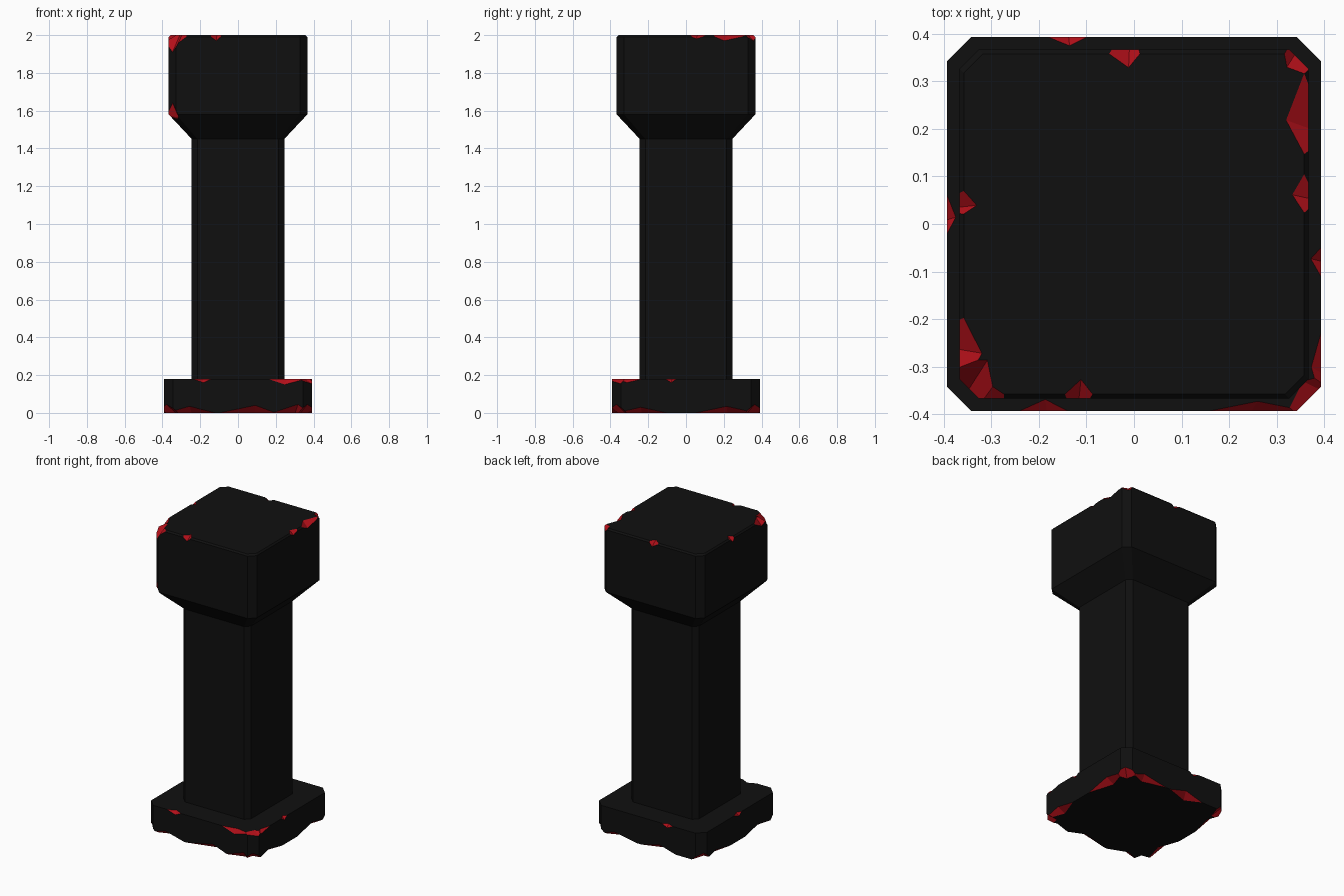
import bpy, bmesh, math, random
from mathutils import Vector

if "Cube" in bpy.data.objects:
    bpy.data.objects.remove(bpy.data.objects["Cube"])

random.seed(4)


def material(name, color):
    m = bpy.data.materials.new(name)
    m.diffuse_color = color
    m.use_nodes = True
    m.node_tree.nodes["Principled BSDF"].inputs["Base Color"].default_value = m.diffuse_color
    return m


BLACK = material("black_stone", (0.005, 0.005, 0.005, 1))
RED = material("red_core", (0.45, 0.005, 0.01, 1))


def make_object(name, bm):
    bmesh.ops.recalc_face_normals(bm, faces=bm.faces)
    me = bpy.data.meshes.new(name)
    bm.to_mesh(me)
    bm.free()
    me.materials.append(BLACK)
    me.materials.append(RED)
    ob = bpy.data.objects.new(name, me)
    bpy.context.collection.objects.link(ob)
    return ob


def block(name, sections):
    """Stack chamfered squares given as (z, half width, corner chamfer)."""
    bm = bmesh.new()
    rings = []
    for z, h, c in sections:
        k = h - c
        pts = [(h, -k), (h, k), (k, h), (-k, h), (-h, k), (-h, -k), (-k, -h), (k, -h)]
        rings.append([bm.verts.new((x, y, z)) for x, y in pts])
    for lo, hi in zip(rings, rings[1:]):
        for i in range(8):
            j = (i + 1) % 8
            bm.faces.new((lo[i], lo[j], hi[j], hi[i]))
    bm.faces.new(rings[0][::-1])
    bm.faces.new(rings[-1])
    return make_object(name, bm)


def chip(target, r, z, s, angle, t0, t1, depth, drop):
    """Break a wedge off a horizontal edge: s is 1 for top edges, -1 for bottom ones."""
    a = math.radians(angle)
    n = Vector((math.cos(a), math.sin(a), 0))
    u = Vector((-math.sin(a), math.cos(a), 0))
    edge = n * r + Vector((0, 0, z))
    mid = t0 + (t1 - t0) * random.uniform(0.35, 0.65)
    A, B = edge + u * t0, edge + u * t1
    P = edge + u * mid - n * depth
    Q = edge + u * (mid + (t1 - t0) * random.uniform(-0.1, 0.1)) - Vector((0, 0, s * drop))
    # push the wedge past the surface while keeping its cutting planes
    M = (P + Q) / 2
    corners = [A + (A - M) * 0.25, B + (B - M) * 0.25, P + (P - Q) * 0.3, Q + (Q - P) * 0.3]
    # keep the outer side of the wedge clear of the block
    corners += [edge + u * t + n * 0.03 + Vector((0, 0, s * 0.03)) for t in (t0, t1)]
    bm = bmesh.new()
    for c in corners:
        bm.verts.new(c)
    bmesh.ops.convex_hull(bm, input=bm.verts)
    for f in bm.faces:
        f.material_index = 1
    cutter = make_object("chip_cutter", bm)
    cutter.hide_render = True
    mod = target.modifiers.new("chip", 'BOOLEAN')
    mod.operation = 'DIFFERENCE'
    mod.solver = 'EXACT'
    mod.object = cutter
    bpy.context.view_layer.objects.active = target
    bpy.ops.object.modifier_apply(modifier=mod.name)
    bpy.data.objects.remove(cutter)


# shaft flaring into a square head
pillar = block("shaft_and_head", [(0.15, 0.245, 0.03), (1.45, 0.245, 0.03), (1.58, 0.367, 0.04),
                                  (1.99, 0.367, 0.04), (2.0, 0.358, 0.04)])
# foot plate
base = block("base", [(0, 0.393, 0.05), (0.18, 0.393, 0.05)])

# chips on the head: angle 0 right, 90 back, 180 left, 270 front
for c in [(0, 0.13, 0.34, 0.047, 0.03), (0, 0.01, 0.12, 0.034, 0.02),
          (90, -0.02, 0.065, 0.038, 0.03), (180, -0.08, -0.015, 0.036, 0.03),
          (270, -0.155, -0.08, 0.04, 0.03),
          (180, 0.18, 0.36, 0.047, 0.04), (270, -0.36, -0.26, 0.04, 0.05)]:
    chip(pillar, 0.367, 2.0, 1, *c)
head_corner = (2 * 0.367 - 0.04) / math.sqrt(2)
chip(pillar, head_corner, 2.0, 1, 225, -0.09, 0.09, 0.07, 0.09)
chip(pillar, head_corner, 2.0, 1, 45, -0.06, 0.05, 0.03, 0.03)
chip(pillar, head_corner, 1.58, -1, 225, -0.04, 0.04, 0.03, 0.06)

# chips on the upper edge of the base
for c in [(90, 0.10, 0.18, 0.018, 0.02), (180, -0.06, 0.02, 0.018, 0.02),
          (0, -0.11, -0.05, 0.021, 0.02), (270, -0.24, -0.14, 0.024, 0.02),
          (270, 0.16, 0.36, 0.02, 0.03), (0, -0.37, -0.23, 0.02, 0.02)]:
    chip(base, 0.393, 0.18, 1, *c)
base_corner = (2 * 0.393 - 0.05) / math.sqrt(2)
chip(base, base_corner, 0.18, 1, 315, -0.09, 0.08, 0.035, 0.025)

# chips on the lower edge of the base
for c in [(270, -0.38, -0.12, 0.05, 0.035), (270, -0.1, 0.2, 0.05, 0.04), (270, 0.18, 0.38, 0.04, 0.045),
          (0, -0.37, -0.1, 0.05, 0.03), (0, 0.05, 0.37, 0.05, 0.035),
          (90, -0.34, -0.08, 0.04, 0.03), (90, -0.05, 0.2, 0.05, 0.035),
          (180, -0.35, -0.1, 0.04, 0.03), (180, 0.05, 0.36, 0.05, 0.03)]:
    chip(base, 0.393, 0, -1, *c)
for angle in (45, 135, 225, 315):
    chip(base, base_corner, 0, -1, angle, -0.09, 0.09, 0.06, 0.045)
